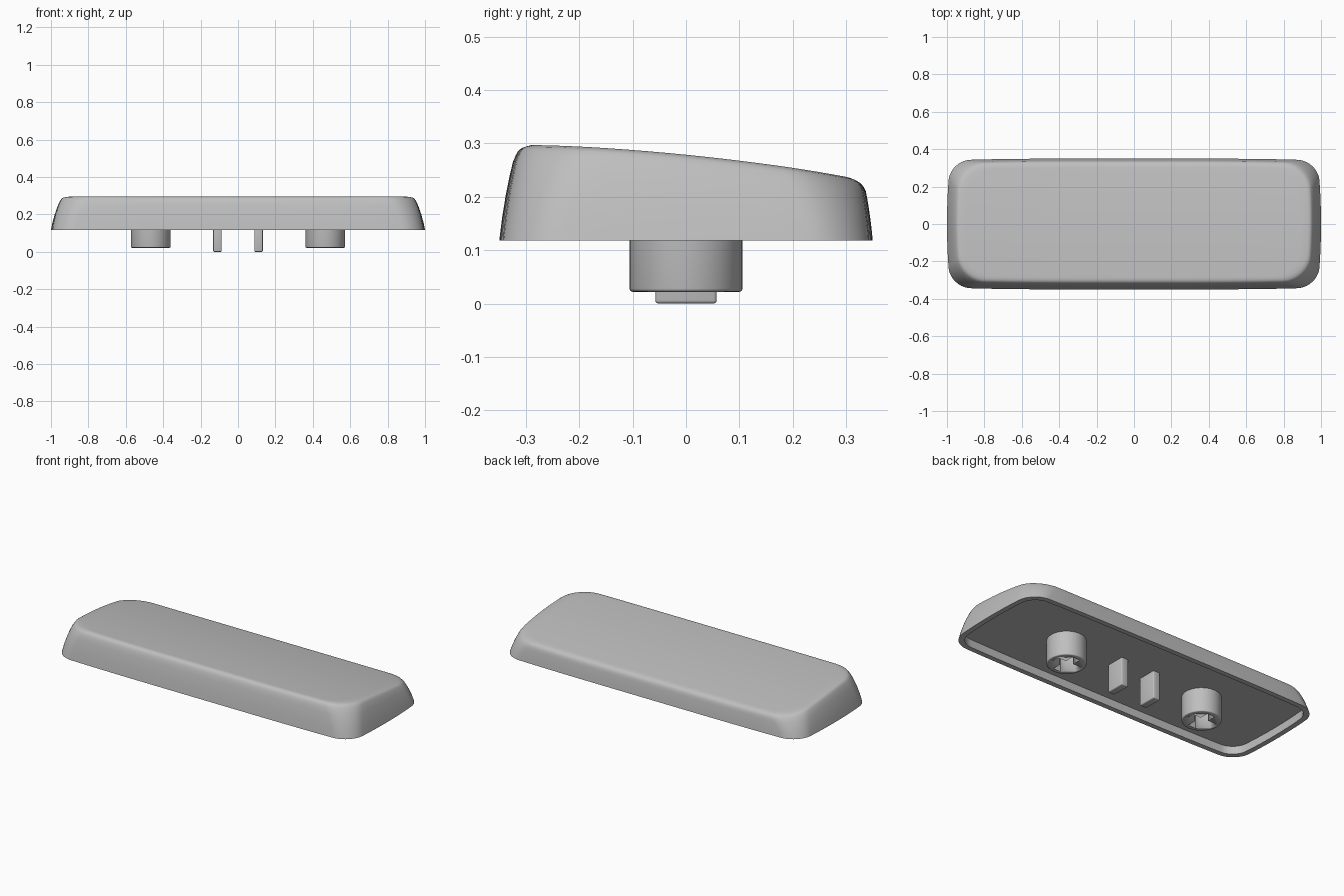
import bpy, bmesh, math
from mathutils import Matrix

cube = bpy.data.objects.get("Cube")
if cube:
    bpy.data.objects.remove(cube, do_unlink=True)

grey = bpy.data.materials.new("light grey plastic")
grey.use_nodes = True
GREY = (0.52, 0.52, 0.52, 1)
grey.diffuse_color = GREY
grey.node_tree.nodes["Principled BSDF"].inputs["Base Color"].default_value = GREY

BASE, CEILING = 0.118, 0.165


def finish(name, bm, angle=35):
    bmesh.ops.recalc_face_normals(bm, faces=bm.faces)
    mesh = bpy.data.meshes.new(name)
    bm.to_mesh(mesh)
    bm.free()
    obj = bpy.data.objects.new(name, mesh)
    bpy.context.collection.objects.link(obj)
    mesh.materials.append(grey)
    bpy.ops.object.select_all(action="DESELECT")
    obj.select_set(True)
    bpy.context.view_layer.objects.active = obj
    bpy.ops.object.shade_smooth_by_angle(angle=math.radians(angle))
    return obj


def top_height(x, y):
    # sloping top, raised a little towards both ends
    return 0.275 - 0.1 * y - 0.11 * y * y + 0.005 * min(abs(x), 1) ** 4


def outline(hx, front, back, r, arc=10, long=16, short=8):
    # rounded rectangle with gently bowed sides
    hy, mid = (back - front) / 2, (back + front) / 2
    pts = []
    centres = [(hx - r, hy - r), (r - hx, hy - r), (r - hx, r - hy), (hx - r, r - hy)]
    for k, (cx, cy) in enumerate(centres):
        for i in range(arc + 1):
            a = math.pi / 2 * (k + i / arc)
            pts.append((cx + r * math.cos(a), cy + r * math.sin(a)))
        x0, y0 = pts[-1]
        a = math.pi / 2 * (k + 1)
        nx, ny = centres[(k + 1) % 4]
        x1, y1 = nx + r * math.cos(a), ny + r * math.sin(a)
        n = short if k % 2 else long
        pts += [(x0 + (x1 - x0) * i / n, y0 + (y1 - y0) * i / n) for i in range(1, n)]
    return [(x * (1 - 0.018 * (y / hy) ** 2), mid + y * (1 - 0.03 * (x / hx) ** 4))
            for x, y in pts]


def footprint(slope, inset, r):
    return outline(1 - 0.043 * slope - inset, -0.35 + 0.028 * slope + inset,
                   0.35 - 0.014 * slope - inset, r)


# Cap shell: rings run from the ceiling, round the rim, up the wall, over the top
rings = []
for z in (CEILING, BASE):
    rings.append([(x, y, z) for x, y in footprint(0, 0.03, 0.09)])
wall = [(0, 0, 0), (0.25, 0.2, 0), (0.5, 0.46, 0), (0.7, 0.72, 0), (0.83, 0.92, 0),
        (0.9, 1, 0.003), (0.95, 1, 0.008), (0.98, 1, 0.015), (1, 1, 0.026)]
for rise, slope, inset in wall:
    rings.append([(x, y, BASE + rise * (top_height(x, y) - BASE))
                  for x, y in footprint(slope, inset, 0.11 + 0.03 * slope)])
edge = rings[-1]
for s in (0.96, 0.9, 0.8, 0.65, 0.5, 0.35, 0.2, 0.08):
    rings.append([(x * s, y * s, top_height(x * s, y * s)) for x, y, z in edge])

bm = bmesh.new()
loops = [[bm.verts.new(p) for p in ring] for ring in rings]
count = len(loops[0])
for a, b in zip(loops, loops[1:]):
    for i in range(count):
        j = (i + 1) % count
        bm.faces.new((a[i], a[j], b[j], b[i]))
bm.faces.new(loops[0])
bm.faces.new(loops[-1])
finish("cap_shell", bm)


def add_box(bm, size, centre):
    m = Matrix.Translation(centre) @ Matrix.Diagonal((*size, 1))
    return bmesh.ops.create_cube(bm, size=1, matrix=m)["verts"]


# Round stems with a cross-shaped socket
def stem(name, x):
    bottom, top, r = 0.022, CEILING + 0.005, 0.106
    bm = bmesh.new()
    bmesh.ops.create_cone(bm, cap_ends=True, segments=48, radius1=r, radius2=r,
                          depth=top - bottom,
                          matrix=Matrix.Translation((x, 0, (top + bottom) / 2)))
    rim = [e for e in bm.edges if all(v.co.z < bottom + 0.001 for v in e.verts)]
    bmesh.ops.bevel(bm, geom=rim, offset=0.006, segments=3, affect="EDGES", profile=0.5)
    obj = finish(name, bm)
    for w, d in ((0.158, 0.05), (0.05, 0.158)):
        cut = bmesh.new()
        add_box(cut, (w, d, 0.26), (x, 0, CEILING - 0.135))
        cutter = finish("socket_cutter", cut)
        cutter.hide_render = True
        mod = obj.modifiers.new("socket", "BOOLEAN")
        mod.operation, mod.solver, mod.object = "DIFFERENCE", "EXACT", cutter
        bpy.context.view_layer.objects.active = obj
        bpy.ops.object.modifier_apply(modifier=mod.name)
        bpy.data.objects.remove(cutter, do_unlink=True)


# Thin support ribs between the stems
def rib(name, x):
    bm = bmesh.new()
    add_box(bm, (0.045, 0.115, CEILING + 0.005), (x, 0, (CEILING + 0.005) / 2))
    bmesh.ops.bevel(bm, geom=bm.edges[:], offset=0.006, segments=3,
                    affect="EDGES", profile=0.5)
    finish(name, bm)


for side, sign in (("left", 1), ("right", -1)):
    stem(side + "_stem", sign * 0.467)
    rib(side + "_rib", sign * 0.11)
